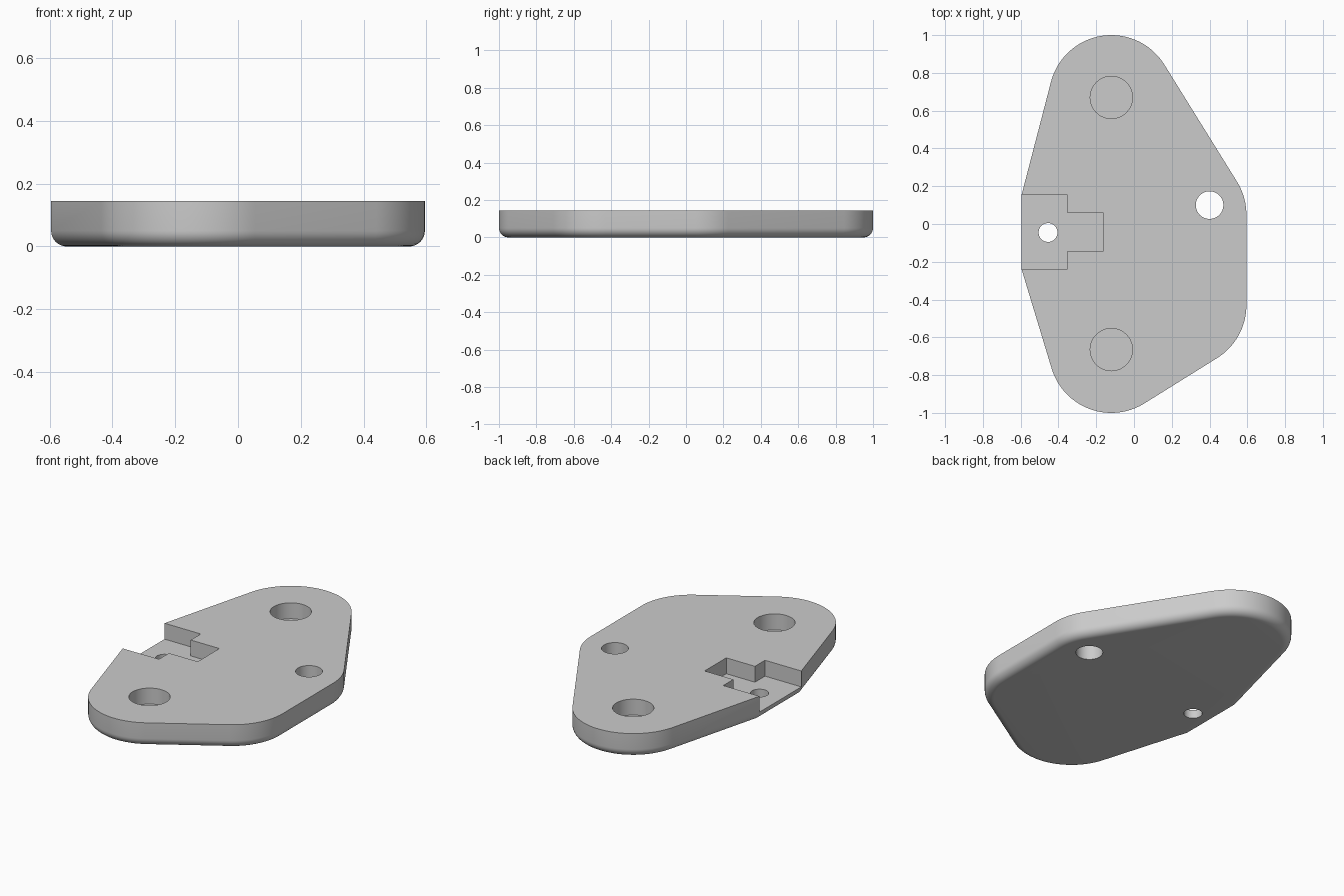
import bpy, bmesh
from math import radians, cos, sin

if "Cube" in bpy.data.objects:
    bpy.data.objects.remove(bpy.data.objects["Cube"])

HEIGHT, FLOOR, ROUND, CORNER = 0.145, 0.05, 0.05, 0.33

grey = bpy.data.materials.new("light_grey")
grey.use_nodes = True
grey.diffuse_color = (0.6, 0.6, 0.6, 1)
grey.node_tree.nodes["Principled BSDF"].inputs["Base Color"].default_value = grey.diffuse_color


def arc(cx, cy, r, start, end, steps):
    angles = [radians(start + (end - start) * i / steps) for i in range(steps + 1)]
    return [(cx + r * cos(a), cy + r * sin(a)) for a in angles]


def prism(name, outline, bottom, top, round_bottom=0):
    """Extrude a closed outline upwards, optionally rounding its lower rim."""
    bm = bmesh.new()
    base = bm.faces.new([bm.verts.new((x, y, bottom)) for x, y in outline])
    rise = bmesh.ops.extrude_face_region(bm, geom=[base], use_keep_orig=True)
    for v in rise["geom"]:
        if isinstance(v, bmesh.types.BMVert):
            v.co.z = top
    bmesh.ops.recalc_face_normals(bm, faces=bm.faces)
    if round_bottom:
        rim = [e for e in bm.edges if all(v.co.z < bottom + 0.001 for v in e.verts)]
        bmesh.ops.bevel(bm, geom=rim, offset=round_bottom, offset_type='OFFSET',
                        segments=8, profile=0.5, affect='EDGES')
    mesh = bpy.data.meshes.new(name)
    bm.to_mesh(mesh)
    bm.free()
    mesh.materials.append(grey)
    obj = bpy.data.objects.new(name, mesh)
    bpy.context.collection.objects.link(obj)
    return obj


# Plate: four rounded corners and a short flat edge on the right-hand side
outline = (arc(0.265, -0.43, CORNER, -58, 0, 16)
           + arc(0.265, 0.05, CORNER, 0, 32, 9)
           + arc(-0.12, 0.67, CORNER, 32, 165.4, 36)
           + [(-0.595, 0.155), (-0.595, -0.24)]
           + arc(-0.12, -0.67, CORNER, 196.9, 302, 28))
plate = prism("base_plate", outline, 0, HEIGHT, ROUND)

# Stepped notch open to the side
notch = [(-0.7, -0.24), (-0.355, -0.24), (-0.355, -0.145), (-0.165, -0.145),
         (-0.165, 0.06), (-0.355, 0.06), (-0.355, 0.155), (-0.7, 0.155)]
cutters = [prism("notch_cutter", notch, FLOOR, 0.3)]

# Two blind sockets and two through holes
for name, x, y, r, bottom in (("back_socket", -0.12, 0.67, 0.112, FLOOR),
                              ("front_socket", -0.12, -0.665, 0.112, FLOOR),
                              ("large_hole", 0.4, 0.1, 0.073, -0.1),
                              ("small_hole", -0.455, -0.045, 0.05, -0.1)):
    cutters.append(prism(name + "_cutter", arc(x, y, r, 0, 360, 48)[:-1], bottom, 0.3))

for cutter in cutters:
    cutter.hide_render = True
    cutter.hide_set(True)
    cut = plate.modifiers.new(cutter.name, 'BOOLEAN')
    cut.operation, cut.solver, cut.object = 'DIFFERENCE', 'EXACT', cutter

# Apply the cuts, drop the cutters and smooth the curved walls
bpy.context.view_layer.objects.active = plate
plate.select_set(True)
for cutter in cutters:
    bpy.ops.object.modifier_apply(modifier=cutter.name)
    bpy.data.objects.remove(cutter)
bpy.ops.object.shade_smooth_by_angle(angle=radians(30))
